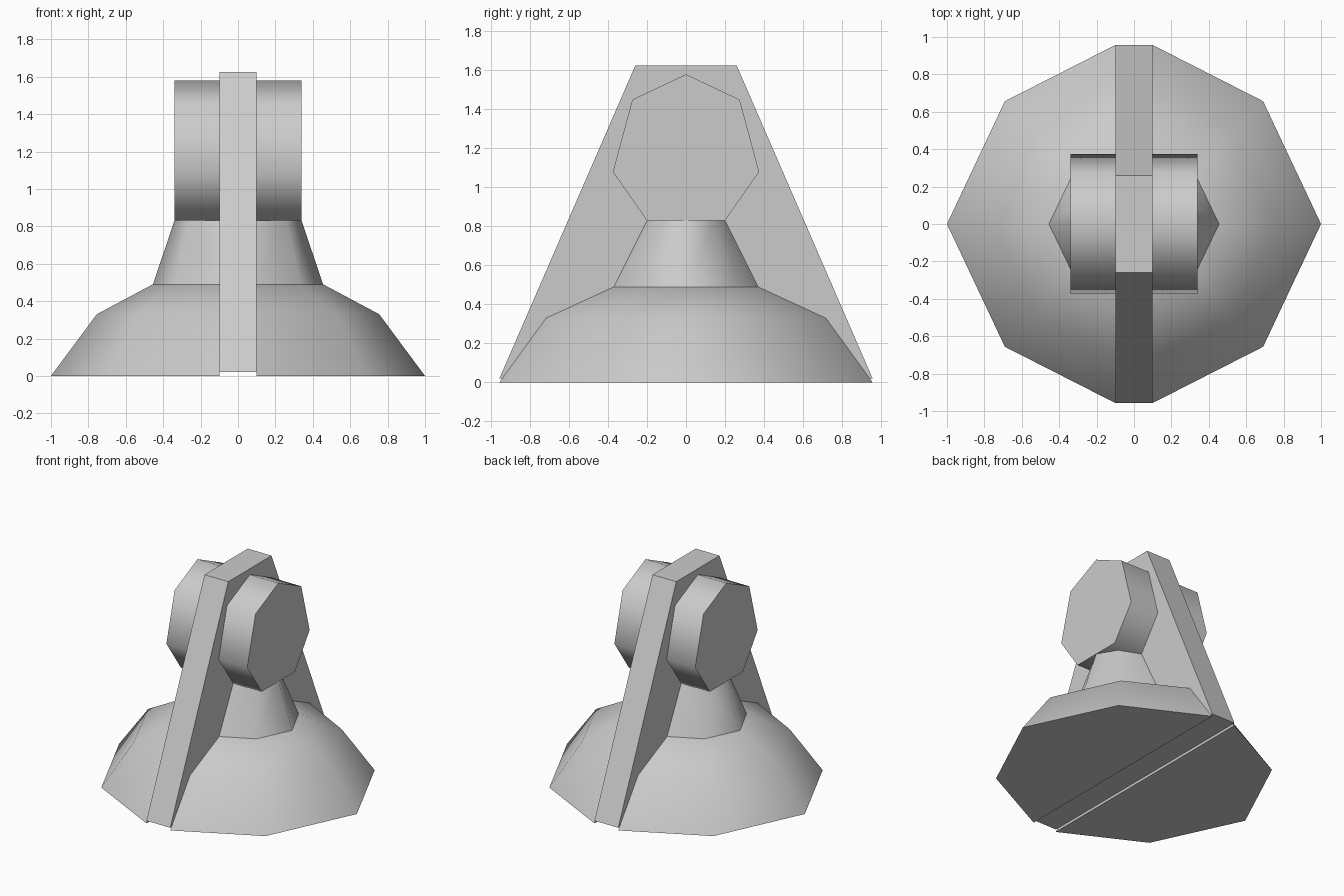
import bpy
import bmesh
import math

cube = bpy.data.objects.get("Cube")
if cube:
    bpy.data.objects.remove(cube, do_unlink=True)

grey = bpy.data.materials.new("plain grey")
grey.use_nodes = True
grey.diffuse_color = (0.6, 0.6, 0.6, 1)
grey.node_tree.nodes["Principled BSDF"].inputs["Base Color"].default_value = (0.6, 0.6, 0.6, 1)

FIN = 0.1  # half thickness of the centre fin


def loft(name, rings, caps=True, smooth=True):
    """Join closed rings of equal point count into one solid."""
    bm = bmesh.new()
    loops = [[bm.verts.new(p) for p in ring] for ring in rings]
    n = len(loops[0])
    for low, high in zip(loops, loops[1:]):
        for i in range(n):
            j = (i + 1) % n
            bm.faces.new((low[i], low[j], high[j], high[i]))
    if caps:
        bm.faces.new(loops[0])
        bm.faces.new(loops[-1])
    bmesh.ops.recalc_face_normals(bm, faces=bm.faces)
    mesh = bpy.data.meshes.new(name)
    bm.to_mesh(mesh)
    bm.free()
    mesh.materials.append(grey)
    obj = bpy.data.objects.new(name, mesh)
    bpy.context.collection.objects.link(obj)
    if smooth:
        bpy.ops.object.select_all(action='DESELECT')
        obj.select_set(True)
        bpy.context.view_layer.objects.active = obj
        bpy.ops.object.shade_smooth_by_angle(angle=math.radians(60))
    return obj


def half_octagon(side, reach, depth, z):
    """Five-point half outline whose flat side lies against the fin."""
    mid = FIN + 0.656 * (reach - FIN)
    outline = [(FIN, -1), (mid, -0.686), (reach, 0), (mid, 0.686), (FIN, 1)]
    return [(side * x, y * depth, z) for x, y in outline]


# Tapered centre fin
fin_outline = [(-0.957, 0.02), (0.957, 0.02), (0.26, 1.625), (-0.26, 1.625)]
loft("centre_fin", [[(x, y, z) for y, z in fin_outline] for x in (-FIN, FIN)], smooth=False)

# Seven-sided drum outline, from the top round
half = [(0.275, 1.45), (0.375, 1.08), (0.2, 0.83)]
drum_outline = [(0, 1.58)] + half + [(-y, z) for y, z in reversed(half)]

for label, side in (("left", 1), ("right", -1)):
    # Domed base half
    loft(label + "_base", [half_octagon(side, 1.0, 0.957, 0),
                           half_octagon(side, 0.755, 0.717, 0.33),
                           half_octagon(side, 0.455, 0.37, 0.49)])
    # Narrowing neck
    loft(label + "_neck", [half_octagon(side, 0.455, 0.37, 0.49),
                           half_octagon(side, 0.34, 0.2, 0.83)], caps=False)
    # Drum beside the fin
    loft(label + "_drum", [[(side * x, y, z) for y, z in drum_outline]
                           for x in (FIN, 0.34)])
